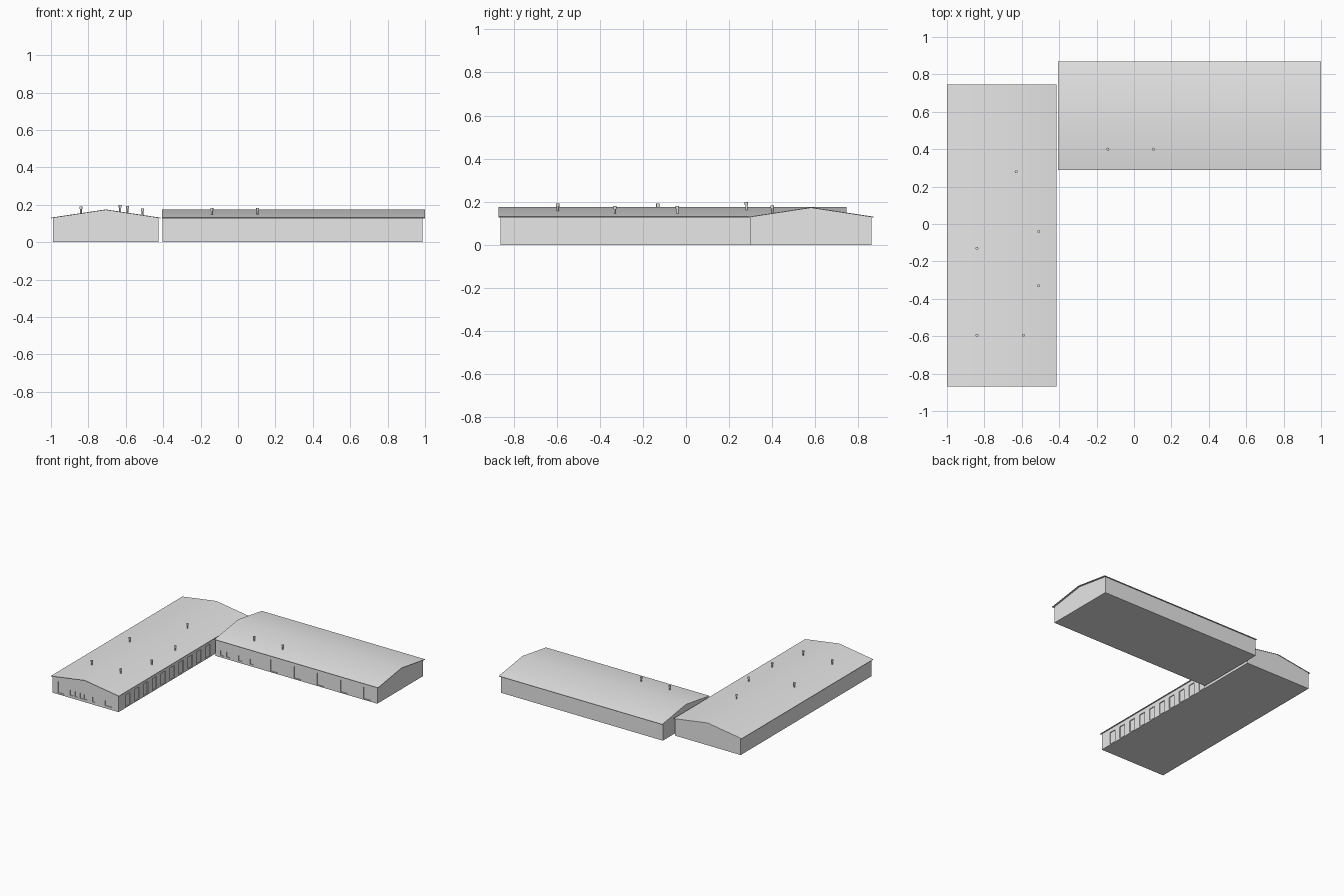
import bpy, bmesh, math
from mathutils import Matrix

cube = bpy.data.objects.get("Cube")
if cube:
    bpy.data.objects.remove(cube, do_unlink=True)

grey = bpy.data.materials.new("light_grey")
grey.use_nodes = True
grey.diffuse_color = (0.8, 0.8, 0.8, 1)
grey.node_tree.nodes["Principled BSDF"].inputs["Base Color"].default_value = grey.diffuse_color

EAVE, RIDGE, THICK = 0.131, 0.175, 0.004


def finish(bm, name):
    bmesh.ops.recalc_face_normals(bm, faces=bm.faces)
    mesh = bpy.data.meshes.new(name)
    bm.to_mesh(mesh)
    bm.free()
    mesh.materials.append(grey)
    obj = bpy.data.objects.new(name, mesh)
    bpy.context.collection.objects.link(obj)
    return obj


def activate(obj):
    bpy.ops.object.select_all(action='DESELECT')
    obj.select_set(True)
    bpy.context.view_layer.objects.active = obj


def extrude_profile(name, profile, start, end, along_x):
    """Sweep a (cross, z) outline along x or y."""
    bm = bmesh.new()
    verts = [bm.verts.new((start, c, z) if along_x else (c, start, z)) for c, z in profile]
    face = bm.faces.new(verts)
    new = bmesh.ops.extrude_face_region(bm, geom=[face])["geom"]
    step = end - start
    bmesh.ops.translate(bm, vec=(step, 0, 0) if along_x else (0, step, 0),
                        verts=[v for v in new if isinstance(v, bmesh.types.BMVert)])
    return finish(bm, name)


def building(name, lo, hi, roof_span, wall_span, along_x):
    mid, over = (lo + hi) / 2, 0.01
    slope = (RIDGE - EAVE) / (hi - mid)
    # thin folded roof sheet
    roof = extrude_profile(name + "_roof", [
        (lo, EAVE), (mid, RIDGE), (hi, EAVE),
        (hi, EAVE - THICK), (mid, RIDGE - THICK), (lo, EAVE - THICK)], *roof_span, along_x)
    activate(roof)
    bpy.ops.object.shade_smooth_by_angle(angle=math.radians(30))
    # walls with gable ends
    top = EAVE - THICK + slope * over
    return extrude_profile(name + "_walls", [
        (lo + over, 0), (lo + over, top), (mid, RIDGE - THICK), (hi - over, top), (hi - over, 0)],
        *wall_span, along_x)


def cut_recesses(walls, boxes):
    """Cut shallow openings given as (centre x, centre y, size x, size y, bottom, top)."""
    bm = bmesh.new()
    for x, y, sx, sy, z0, z1 in boxes:
        bmesh.ops.create_cube(bm, size=1, matrix=Matrix.Translation((x, y, (z0 + z1) / 2))
                              @ Matrix.Diagonal((sx, sy, z1 - z0, 1)))
    cutter = finish(bm, walls.name + "_cutter")
    cutter.hide_render = True
    mod = walls.modifiers.new("openings", 'BOOLEAN')
    mod.operation, mod.solver, mod.object = 'DIFFERENCE', 'EXACT', cutter
    activate(walls)
    bpy.ops.object.modifier_apply(modifier=mod.name)
    bpy.data.objects.remove(cutter, do_unlink=True)


west = building("long_hall", -1.0, -0.415, (-0.87, 0.745), (-0.86, 0.742), False)
north = building("side_hall", 0.29, 0.87, (-0.405, 1.0), (-0.403, 0.987), True)

DEPTH = 0.012

# long hall: row of doors along the courtyard, door and small windows on the front gable
boxes = [(-0.425, -0.745 + 0.109 * i, DEPTH, 0.055, 0.008, 0.1) for i in range(10)]
boxes.append((-0.92, -0.86, 0.05, DEPTH, 0.012, 0.1))
boxes += [(x + 0.012, -0.86, 0.024, DEPTH, 0.02, 0.06) for x in (-0.84, -0.8, -0.755, -0.72, -0.65)]
boxes.append((-0.51, -0.86, 0.06, DEPTH, 0.02, 0.06))
cut_recesses(west, boxes)

# side hall: wide doors and small windows on the front
boxes = [(0.1 + 0.2 * i, 0.3, 0.06, DEPTH, 0.008, 0.1) for i in range(5)]
boxes += [(x, 0.3, 0.03, DEPTH, 0.015, 0.055) for x in (-0.345, -0.292, -0.19, -0.09)]
cut_recesses(north, boxes)


def vent(i, x, y, base):
    """Round pipe with a wider cap."""
    bm = bmesh.new()
    for r0, r1, z0, z1 in ((0.005, 0.005, -0.006, 0.026), (0.008, 0.008, 0.022, 0.036)):
        bmesh.ops.create_cone(bm, cap_ends=True, segments=12, radius1=r0, radius2=r1, depth=z1 - z0,
                              matrix=Matrix.Translation((x, y, base + (z0 + z1) / 2)))
    activate(finish(bm, f"roof_vent_{i}"))
    bpy.ops.object.shade_smooth_by_angle(angle=math.radians(40))


SLOPE = (RIDGE - EAVE) / 0.291
spots = [(-0.84, -0.595), (-0.84, -0.13), (-0.63, 0.28), (-0.59, -0.595), (-0.51, -0.33),
         (-0.51, -0.04), (-0.14, 0.4), (0.105, 0.4)]
for i, (x, y) in enumerate(spots):
    offset = abs(x + 0.7075) if x < -0.41 else abs(y - 0.58)
    vent(i + 1, x, y, RIDGE - SLOPE * offset)
